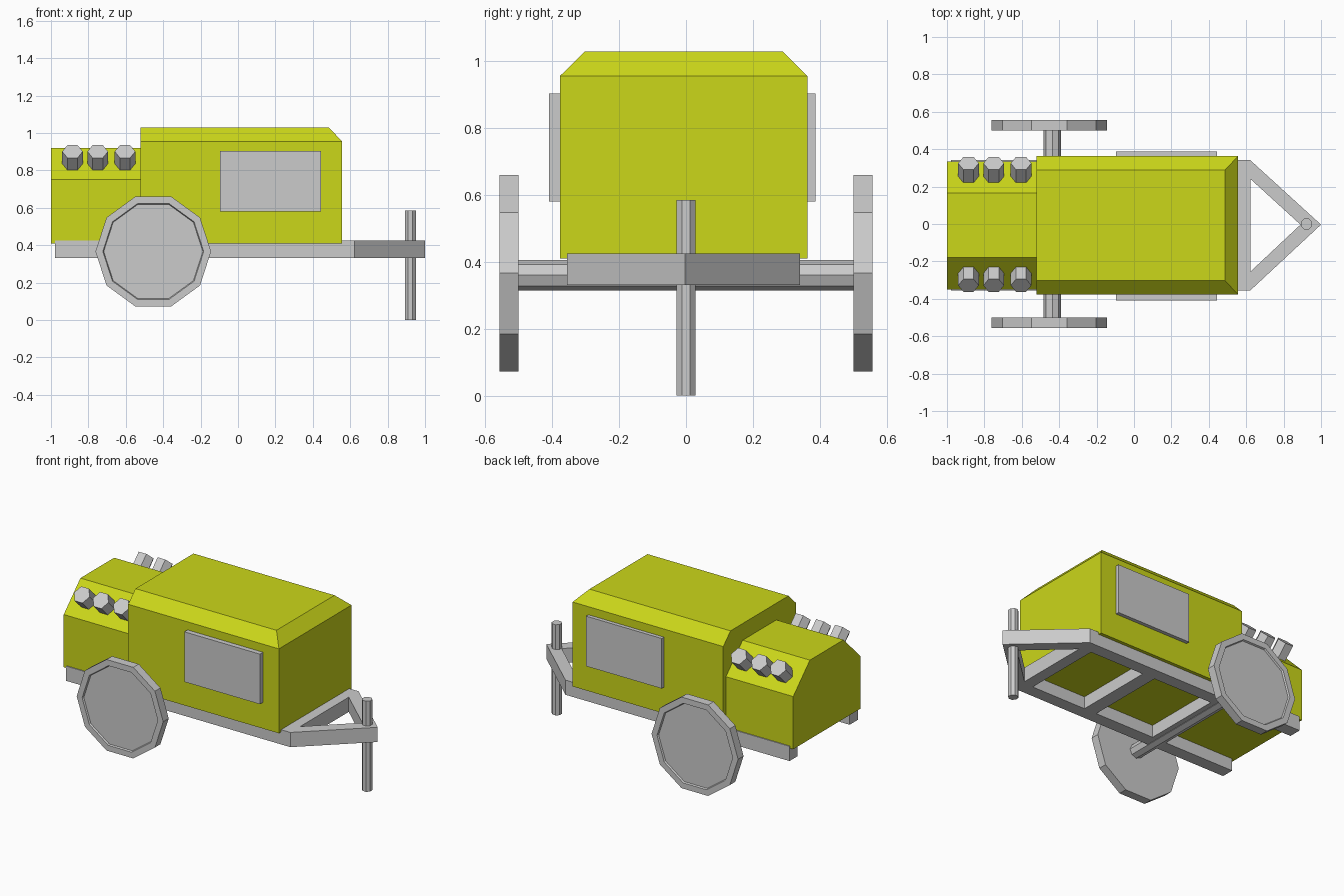
import bpy, bmesh
from math import sin, cos, pi, sqrt
from mathutils import Vector

if "Cube" in bpy.data.objects:
    bpy.data.objects.remove(bpy.data.objects["Cube"])

CY = -0.007  # body and frame sit slightly toward the front

paint = bpy.data.materials.new("yellow_paint")
paint.diffuse_color = (0.60, 0.68, 0.01, 1)
paint.use_nodes = True
paint.node_tree.nodes["Principled BSDF"].inputs["Base Color"].default_value = paint.diffuse_color


def loft(name, rings, mat=None):
    """Skin a stack of matching vertex rings and cap both ends."""
    bm = bmesh.new()
    vs = [[bm.verts.new(p) for p in r] for r in rings]
    n = len(vs[0])
    for a, b in zip(vs, vs[1:]):
        for i in range(n):
            j = (i + 1) % n
            bm.faces.new((a[i], a[j], b[j], b[i]))
    bm.faces.new(vs[0])
    bm.faces.new(vs[-1])
    bmesh.ops.recalc_face_normals(bm, faces=bm.faces)
    me = bpy.data.meshes.new(name)
    bm.to_mesh(me)
    bm.free()
    ob = bpy.data.objects.new(name, me)
    bpy.context.collection.objects.link(ob)
    if mat:
        me.materials.append(mat)
    return ob


def rect(x0, x1, y0, y1, z):
    return [(x0, y0, z), (x1, y0, z), (x1, y1, z), (x0, y1, z)]


def box(name, x0, x1, y0, y1, z0, z1):
    return loft(name, [rect(x0, x1, y0, y1, z0), rect(x0, x1, y0, y1, z1)])


def circle(c, u, v, r, n, phase=0.0):
    c, u, v = Vector(c), Vector(u), Vector(v)
    return [c + u * r * cos(2 * pi * i / n + phase) + v * r * sin(2 * pi * i / n + phase)
            for i in range(n)]


X, Y, Z = (1, 0, 0), (0, 1, 0), (0, 0, 1)

# Main housing with chamfered sides and nose
loft("main_housing", [rect(-0.52, 0.556, CY - 0.37, CY + 0.37, 0.41),
                      rect(-0.52, 0.556, CY - 0.37, CY + 0.37, 0.955),
                      rect(-0.52, 0.487, CY - 0.296, CY + 0.296, 1.028)], paint)

# Lower rear housing with wide sloped shoulders
loft("rear_housing", [rect(-1.0, -0.52, CY - 0.342, CY + 0.342, 0.41),
                      rect(-1.0, -0.52, CY - 0.342, CY + 0.342, 0.75),
                      rect(-1.0, -0.52, CY - 0.172, CY + 0.172, 0.92)], paint)

# Chassis cross members
for label, x0, x1 in (("front", 0.545, 0.622), ("middle", 0.06, 0.15), ("axle", -0.46, -0.37)):
    box(label + "_cross_member", x0, x1, CY - 0.265, CY + 0.265, 0.33, 0.425)

# Axle
loft("axle", [circle((-0.437, y, 0.36), X, Z, 0.046, 8) for y in (-0.51, 0.51)])

for side, s in (("front", -1), ("back", 1)):
    # Side panel
    ya, yb = sorted((CY + s * 0.36, CY * 1.6 + s * 0.398))
    box(side + "_side_panel", -0.097, 0.443, ya, yb, 0.58, 0.903)

    # Chassis rail
    ya, yb = sorted((CY + s * 0.265, CY + s * 0.348))
    box(side + "_rail", -0.978, 0.622, ya, yb, 0.33, 0.425)

    # Tow bar arm
    arm = [(0.622, CY + s * 0.348), (1.0, CY / 2), (0.89, CY / 2), (0.622, CY + s * 0.248)]
    loft(side + "_tow_arm", [[(x, y, z) for x, y in arm] for z in (0.33, 0.425)])

    # Ten-sided wheel with a slightly recessed disc
    wheel = ((0.501, 0.309), (0.557, 0.309), (0.557, 0.27), (0.547, 0.265))
    loft(side + "_wheel", [circle((-0.453, s * y, 0.366), X, Z, r, 10) for y, r in wheel])

    # Hexagonal lamps standing square to the sloped shoulder
    k = 1 / sqrt(2)
    normal, slope = Vector((0, s * k, k)), Vector((0, -s * k, k))
    for i, x in enumerate((-0.885, -0.75, -0.604)):
        foot = Vector((x, s * 0.256 - 0.002, 0.83))
        loft(f"{side}_lamp_{i + 1}", [circle(foot + normal * d, X, slope, 0.055, 6)
                                      for d in (-0.01, 0.1)])

# Jack post through the tow bar tip
loft("jack_post", [circle((0.922, 0, z), X, Y, 0.031, 8, pi / 8) for z in (0, 0.585)])
